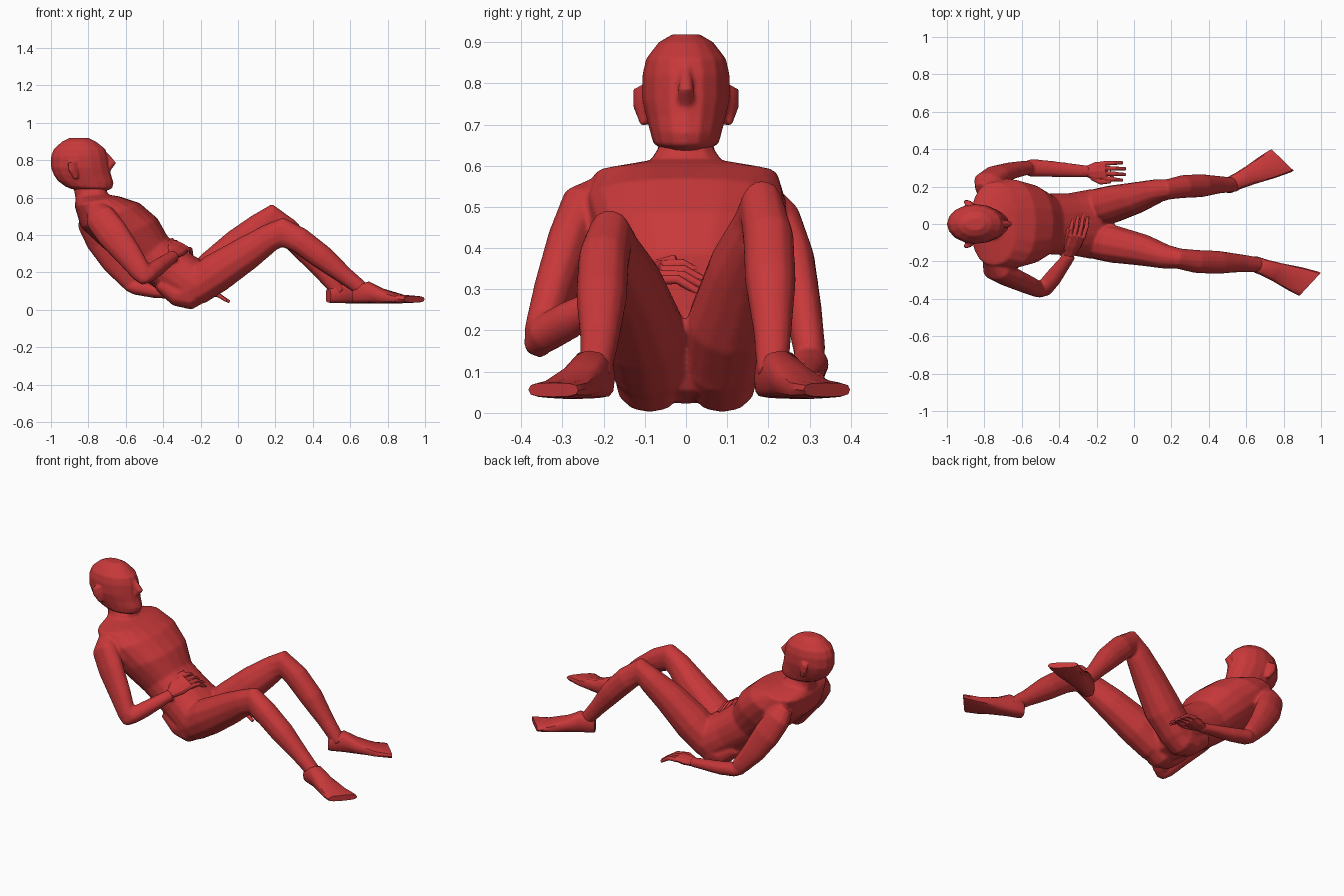
import bpy, bmesh, math
from mathutils import Vector as V

if "Cube" in bpy.data.objects:
    bpy.data.objects.remove(bpy.data.objects["Cube"])

red = bpy.data.materials.new("matte red")
red.diffuse_color = (0.58, 0.04, 0.042, 1)
red.use_nodes = True
red.node_tree.nodes["Principled BSDF"].inputs["Base Color"].default_value = red.diffuse_color


def loft(name, rings, angle=45):
    """Skin a list of equal-length vertex rings and cap both ends."""
    bm = bmesh.new()
    loops = [[bm.verts.new(p) for p in r] for r in rings]
    n = len(loops[0])
    for a, b in zip(loops, loops[1:]):
        for i in range(n):
            j = (i + 1) % n
            bm.faces.new((a[i], a[j], b[j], b[i]))
    bm.faces.new(loops[0])
    bm.faces.new(loops[-1])
    bmesh.ops.recalc_face_normals(bm, faces=bm.faces)
    me = bpy.data.meshes.new(name)
    bm.to_mesh(me)
    bm.free()
    me.materials.append(red)
    ob = bpy.data.objects.new(name, me)
    bpy.context.collection.objects.link(ob)
    select([ob])
    bpy.ops.object.shade_smooth_by_angle(angle=math.radians(angle))
    return ob


def select(obs):
    bpy.ops.object.select_all(action='DESELECT')
    for o in obs:
        o.select_set(True)
    bpy.context.view_layer.objects.active = obs[0]


def fuse(name, obs, voxel, smooth):
    """Join parts and merge them into one skin without inner walls."""
    select(obs)
    bpy.ops.object.join()
    ob = bpy.context.object
    ob.name = name
    m = ob.modifiers.new("skin", 'REMESH')
    m.mode, m.voxel_size = 'VOXEL', voxel
    s = ob.modifiers.new("soften", 'SMOOTH')
    s.factor, s.iterations = 0.5, smooth
    bpy.ops.object.modifier_apply(modifier=m.name)
    bpy.ops.object.modifier_apply(modifier=s.name)
    bpy.ops.object.shade_smooth()
    ob.data.polygons.foreach_set("material_index", [0] * len(ob.data.polygons))


def ring(c, s, u, n, e=1.0):
    """Superellipse ring: half axes s and u, lower e is boxier."""
    out = []
    for i in range(n):
        a = 2 * math.pi * i / n
        ca, sa = math.cos(a), math.sin(a)
        out.append(c + s * math.copysign(abs(ca) ** e, ca) + u * math.copysign(abs(sa) ** e, sa))
    return out


def limb(name, pts, side, n=12, e=0.9):
    """Tube through (x, y, z, half width along side, half depth)."""
    P = [V(p[:3]) for p in pts]
    rings = []
    for i, p in enumerate(pts):
        t = V((0, 0, 0))
        if i:
            t += (P[i] - P[i - 1]).normalized()
        if i < len(P) - 1:
            t += (P[i + 1] - P[i]).normalized()
        t.normalize()
        s = V(side)
        s = (s - t * s.dot(t)).normalized()
        rings.append(ring(P[i], s * p[3], t.cross(s) * p[4], n, e))
    return loft(name, rings)


def profile_loft(name, rows, n, e):
    """Rings from (back x, back z, front x, front z, half width)."""
    rings = []
    for bx, bz, fx, fz, w in rows:
        b, f = V((bx, 0, bz)), V((fx, 0, fz))
        rings.append(ring((b + f) / 2, V((0, w, 0)), (f - b) / 2, n, e))
    return loft(name, rings)


# Torso, from neck base to crotch, and neck
body = [profile_loft("torso", [
    (-.86, .60, -.70, .617, .10), (-.875, .56, -.63, .605, .222),
    (-.84, .44, -.525, .57, .245), (-.72, .33, -.43, .488, .215),
    (-.58, .215, -.375, .39, .162), (-.42, .10, -.27, .312, .165),
    (-.30, .02, -.175, .25, .185), (-.20, .05, -.13, .20, .13)], 20, 0.85)]
body.append(limb("neck", [(-.775, 0, .57, .11, .09), (-.785, 0, .615, .085, .088), (-.795, 0, .64, .068, .082),
                          (-.81, 0, .70, .065, .08)], (0, 1, 0)))

# Head, nose, ears
head = [profile_loft("head", [
    (-.89, .645, -.715, .63, .055), (-.925, .66, -.672, .65, .08),
    (-.965, .69, -.665, .68, .088), (-.985, .72, -.678, .72, .097),
    (-1.0, .76, -.686, .76, .106), (-1.0, .82, -.695, .82, .106),
    (-.985, .86, -.71, .86, .097), (-.94, .90, -.76, .90, .066),
    (-.90, .919, -.80, .919, .033)], 16, 1.0),
    limb("nose", [(-.71, 0, .835, .012, .012), (-.678, 0, .785, .02, .028), (-.695, 0, .755, .022, .018)],
         (0, 1, 0), 8, 1.0)]
for sy in (1, -1):
    head.append(limb("ear", [(-.865, sy * .10, .70, .012, .012), (-.88, sy * .11, .75, .03, .015),
                             (-.89, sy * .112, .79, .025, .014)], (1, sy * -.5, 0), 8))
fuse("head", head, .006, 3)

# Right arm bends across the belly, left arm rests beside the hip
body.append(limb("right_upper_arm", [
    (-.765, -.19, .54, .04, .05), (-.735, -.245, .49, .06, .085), (-.67, -.28, .405, .056, .088),
    (-.58, -.32, .29, .05, .072), (-.51, -.352, .19, .042, .055), (-.49, -.365, .148, .027, .03)], (0, 1, .2)))
body.append(limb("right_forearm", [
    (-.515, -.373, .16, .03, .025), (-.48, -.345, .19, .045, .045), (-.43, -.285, .225, .044, .046),
    (-.34, -.165, .292, .032, .028)], (1, .5, 0)))
body.append(limb("left_upper_arm", [
    (-.80, .18, .52, .05, .05), (-.785, .225, .465, .056, .075), (-.735, .262, .37, .051, .08),
    (-.66, .285, .25, .045, .067), (-.58, .30, .15, .039, .05), (-.555, .305, .105, .022, .025)], (0, 1, 0)))
body.append(limb("left_forearm", [
    (-.60, .30, .13, .03, .025), (-.55, .30, .12, .048, .04), (-.45, .295, .10, .044, .037),
    (-.24, .28, .075, .032, .025)], (0, 1, 0)))


def hand(label, wrist, knuckle, tip, across, lift, thumb):
    """Palm, four fingers spread along 'across', and a thumb."""
    w, k, t, a, l = V(wrist), V(knuckle), V(tip), V(across).normalized(), V(lift)
    m = w.lerp(k, .5)
    parts = [limb("palm", [(*w, .028, .022), (*m, .05, .024), (*k, .052, .018)], a, 8)]
    for i in range(4):
        o = (i - 1.5) * .027
        end = t + a * o * 1.15 - (t - k) * (.15 if i in (0, 3) else 0)
        b = k + a * o - (k - w) * .1
        parts.append(limb("finger", [(*b, .0125, .014), (*(b.lerp(end, .5) + l), .0115, .012),
                                     (*end, .009, .009)], a, 8))
    d = k - w
    b = w + d * .3 + a * thumb * .03
    parts.append(limb("thumb", [(*b, .016, .014), (*(b + d * .45 + a * thumb * .03), .014, .013),
                                (*(b + d * .95 + a * thumb * .03 - l * .5), .009, .009)], a, 8))
    fuse(label, parts, .0035, 1)


hand("right_hand", (-.35, -.17, .29), (-.305, -.06, .345), (-.285, .06, .305), (1, -.15, -.5), (.005, 0, .018), -1)
hand("left_hand", (-.26, .28, .075), (-.15, .285, .085), (-.045, .28, .042), (0, 1, 0), (0, 0, .015), -1)

# Legs with raised knees
body.append(limb("right_leg", [
    (-.30, -.088, .09, .08, .08), (-.22, -.092, .125, .093, .10), (-.12, -.105, .195, .102, .107),
    (.05, -.14, .305, .085, .092), (.17, -.175, .385, .065, .075), (.24, -.185, .415, .055, .08),
    (.33, -.20, .37, .062, .07), (.45, -.205, .28, .062, .066), (.58, -.21, .175, .047, .047),
    (.69, -.22, .09, .038, .038)], (0, 1, 0)))
body.append(limb("left_leg", [
    (-.30, .088, .085, .08, .08), (-.22, .092, .13, .093, .10), (-.12, .105, .22, .102, .107),
    (.01, .14, .35, .085, .092), (.12, .175, .445, .065, .075), (.18, .185, .487, .055, .08),
    (.26, .20, .425, .062, .07), (.36, .205, .32, .062, .066), (.455, .21, .20, .047, .047),
    (.545, .21, .09, .038, .038)], (0, 1, 0)))

# Seat muscles touching the floor
for y in (.088, -.088):
    body.append(limb("buttock", [(-.42, y, .14, .05, .04), (-.33, y, .085, .075, .065), (-.265, y, .082, .085, .084),
                                 (-.19, y, .12, .08, .075)], (0, 1, 0)))


# Feet, turned outwards with slanted toe line
def foot(name, heel, toe, skew):
    h, t = V(heel), V(toe)
    d = t - h
    rows = [(0, .075, .032, .037), (.06, .085, .042, .049), (.25, .093, .045, .058), (.45, .075, .053, .041),
            (.75, .058, .07, .024), (.96, .056, .078, .019), (1.0, .056, .076, .017)]
    dn = d.normalized()
    s = V((-dn.y, dn.x))
    rings = [ring(V((*(h + d * f), z)), (s + dn * skew * f * f).to_3d() * w, V((0, 0, k)), 12, .65)
             for f, z, w, k in rows]
    loft(name, rings)


foot("right_foot", (.62, -.205), (.942, -.322), .42)
foot("left_foot", (.483, .195), (.795, .342), -.38)

fuse("body", body, .008, 6)
